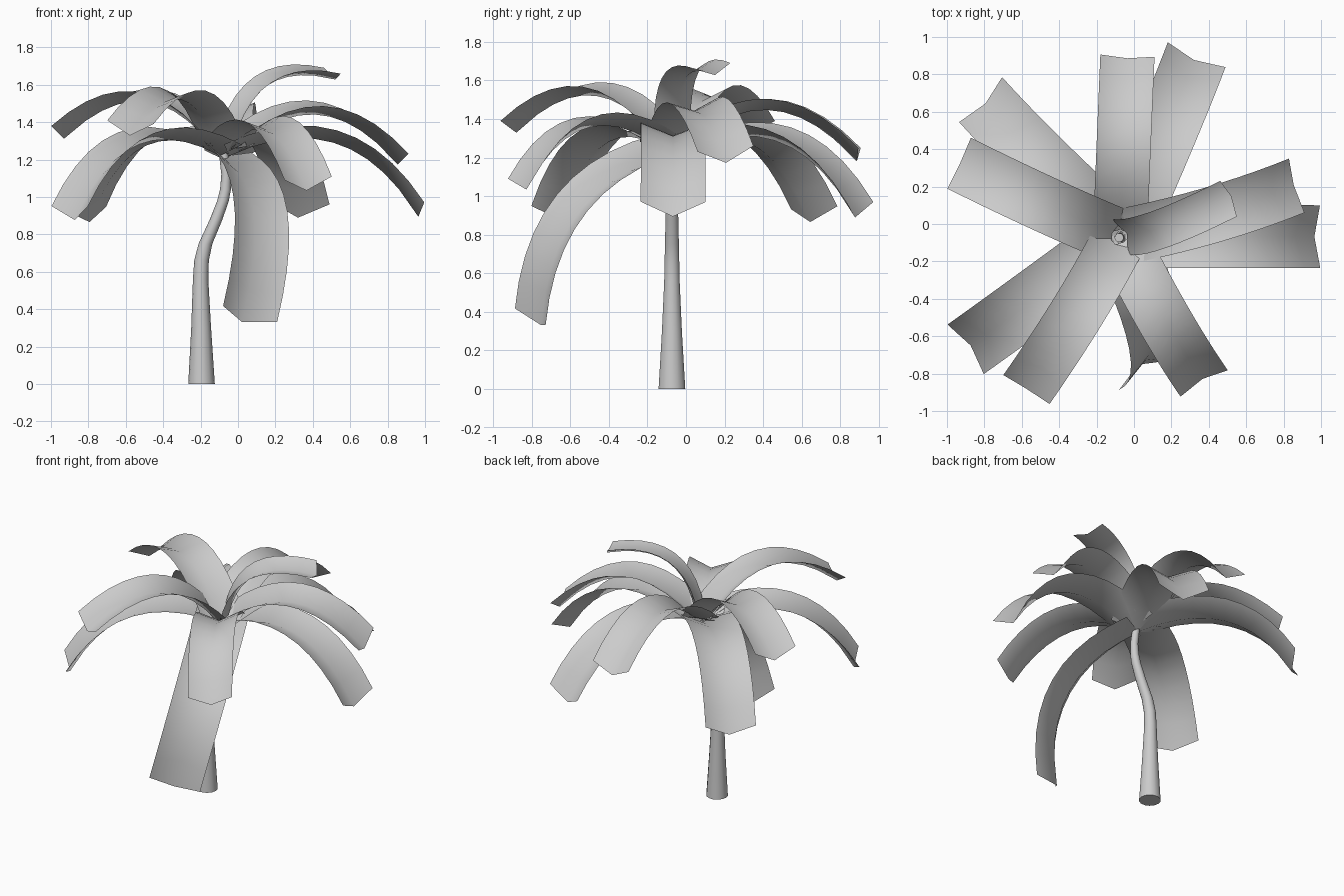
import bpy, bmesh, math
from mathutils import Vector

cube = bpy.data.objects.get("Cube")
if cube:
    bpy.data.objects.remove(cube)

grey = bpy.data.materials.new("plain_grey")
grey.use_nodes = True
colour = (0.6, 0.6, 0.6, 1)
grey.diffuse_color = colour
grey.node_tree.nodes["Principled BSDF"].inputs["Base Color"].default_value = colour


def finish(bm, name):
    mesh = bpy.data.meshes.new(name)
    for face in bm.faces:
        face.smooth = len(face.verts) <= 4
    bm.to_mesh(mesh)
    bm.free()
    mesh.materials.append(grey)
    obj = bpy.data.objects.new(name, mesh)
    bpy.context.collection.objects.link(obj)
    return obj


# Trunk: tapered rings along a bending path, given as (z, x, radius)
def trunk(path, y, sides=14):
    bm = bmesh.new()
    rings = []
    for z, x, r in path:
        ring = []
        for i in range(sides):
            a = math.tau * i / sides
            ring.append(bm.verts.new((x + r * math.cos(a), y + r * math.sin(a), z)))
        rings.append(ring)
    for low, high in zip(rings, rings[1:]):
        for i in range(sides):
            j = (i + 1) % sides
            bm.faces.new((low[i], low[j], high[j], high[i]))
    bm.faces.new(rings[0][::-1])
    bm.faces.new(rings[-1])
    finish(bm, "trunk")


trunk([(0, -.195, .071), (.3, -.197, .053), (.56, -.2, .041), (.66, -.195, .039),
       (.75, -.174, .037), (.88, -.117, .034), (.98, -.08, .031), (1.04, -.067, .029),
       (1.12, -.063, .026), (1.25, -.08, .024)], -.073)


# Frond: an arched, trough-shaped strip from the crown to two tip corners
CROWN = Vector((-.075, -.07, 1.28))


def frond(number, left, right, steps=10):
    left, right = Vector(left), Vector(right)
    span = (left + right) / 2 - CROWN
    along = span.normalized()
    side = left - right
    width = side.length
    side = (side - along * side.dot(along)).normalized()
    up = along.cross(side)
    sag = min(.24, .25 * span.length)
    bm = bmesh.new()
    rows = []
    for i in range(steps + 1):
        t = i / steps
        centre = CROWN + span * t + up * (4 * sag * t * (1 - t))
        tangent = (span + up * (4 * sag * (1 - 2 * t))).normalized()
        normal = tangent.cross(side)
        rib = centre - normal * width * .2
        if i == steps:
            rib += tangent * width * .14     # pointed tip
        rows.append([bm.verts.new(p) for p in
                     (centre + side * width / 2, rib, centre - side * width / 2)])
    for a, b in zip(rows, rows[1:]):
        for k in range(2):
            bm.faces.new((a[k], a[k + 1], b[k + 1], b[k]))
    finish(bm, f"frond_{number}")


# Tip corners of each frond: left then right, looking outward from the crown
TIPS = [
    ((.99, .1, .97), (1, -.235, .97)),
    ((.83, .35, 1.26), (.91, .06, 1.23)),
    ((.46, .23, 1.69), (.55, .04, 1.66)),
    ((.18, .97, .97), (.49, .84, .96)),
    ((-.18, .9, 1.25), (.11, .9, 1.25)),
    ((-.94, .55, .93), (-.7, .78, .95)),
    ((-1, .19, 1.38), (-.87, .46, 1.39)),
    ((-.8, -.8, .95), (-1, -.54, .95)),
    ((-.45, -.96, 1.39), (-.7, -.81, 1.41)),
    ((.21, -.73, .33), (-.08, -.885, .42)),
    ((.5, -.78, 1.11), (.25, -.925, 1.09)),
]
for n, (a, b) in enumerate(TIPS, 1):
    # corner order is made anticlockwise so every frond faces up
    ca, cb = Vector(a) - CROWN, Vector(b) - CROWN
    if cb.x * ca.y - cb.y * ca.x < 0:
        a, b = b, a
    frond(n, a, b)
